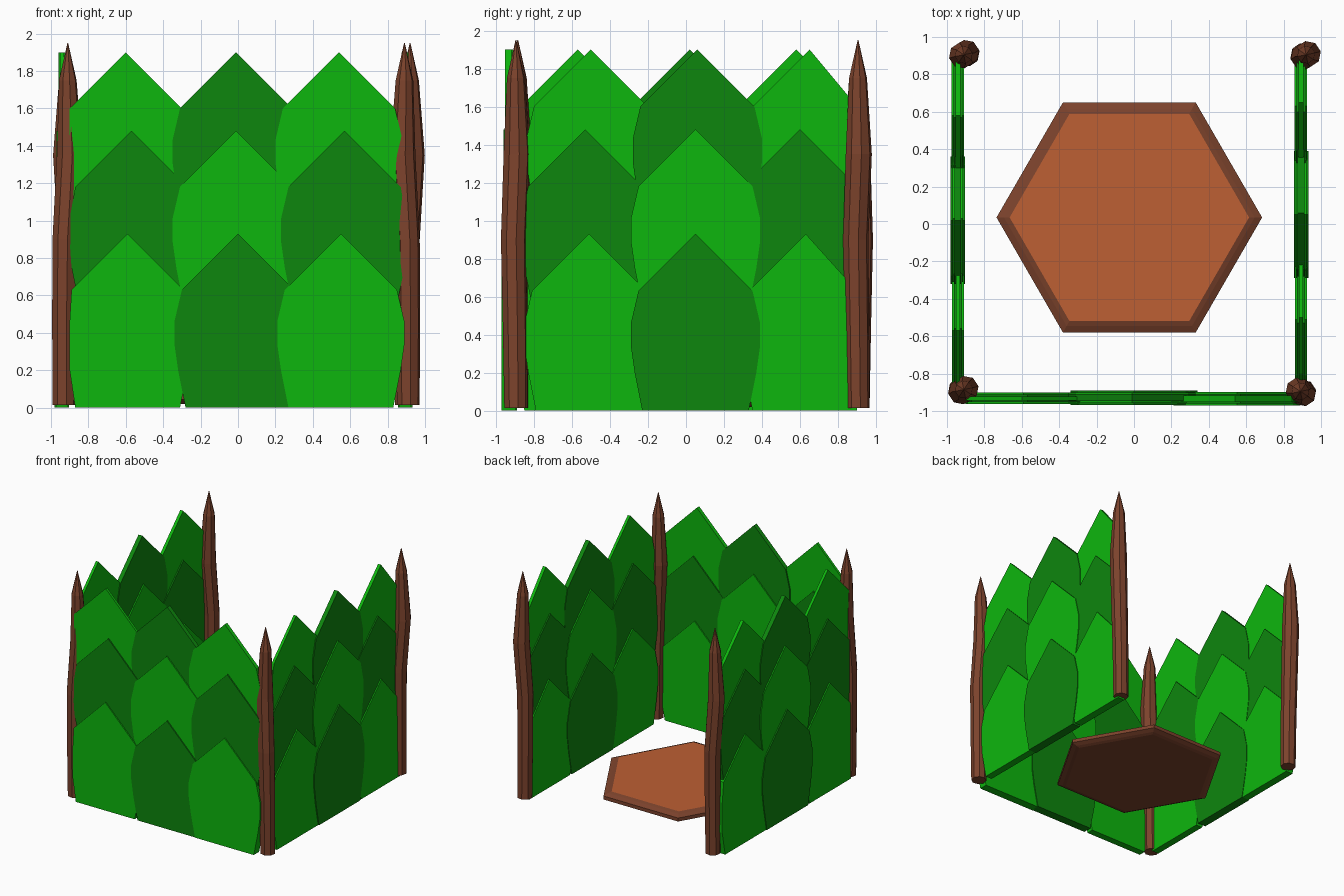
import bpy, bmesh, math
from mathutils import Vector

cube = bpy.data.objects.get("Cube")
if cube:
    bpy.data.objects.remove(cube, do_unlink=True)


def make_material(name, rgb):
    mat = bpy.data.materials.new(name)
    mat.use_nodes = True
    color = (*rgb, 1.0)
    mat.diffuse_color = color
    mat.node_tree.nodes["Principled BSDF"].inputs["Base Color"].default_value = color
    return mat


LIGHT = make_material("light green", (0.004, 0.47, 0.004))
DARK = make_material("dark green", (0.004, 0.24, 0.004))
BROWN = make_material("bark brown", (0.20, 0.055, 0.025))
ORANGE = make_material("clay orange", (0.51, 0.115, 0.033))


def finish(name, bm, *mats):
    bmesh.ops.recalc_face_normals(bm, faces=bm.faces)
    mesh = bpy.data.meshes.new(name)
    bm.to_mesh(mesh)
    bm.free()
    for m in mats:
        mesh.materials.append(m)
    obj = bpy.data.objects.new(name, mesh)
    bpy.context.collection.objects.link(obj)
    return obj


def loft(bm, rings, sides, turn=0.0):
    """Stack of polygon rings (x, y, z, radius), capped at both ends."""
    loops = []
    for x, y, z, r in rings:
        angles = [turn + math.tau * i / sides for i in range(sides)]
        loops.append([bm.verts.new((x + r * math.cos(a), y + r * math.sin(a), z))
                      for a in angles])
    for low, high in zip(loops, loops[1:]):
        for i in range(sides):
            j = (i + 1) % sides
            bm.faces.new((low[i], low[j], high[j], high[i]))
    bm.faces.new(loops[0][::-1])
    return bm.faces.new(loops[-1])


# Hexagonal floor slab with bevelled rims and a clay top
bm = bmesh.new()
slab = [(0.64, 0.02), (0.67, 0.028), (0.71, 0.045),
        (0.71, 0.075), (0.67, 0.092), (0.64, 0.1)]
top = loft(bm, [(-0.025, 0.035, z, r) for r, z in slab], 6)
top.material_index = 1
finish("floor_slab", bm, BROWN, ORANGE)

# Crooked pointed corner posts: (height, radius, sway x, sway y)
POST = [(0.015, 0.062, 0.02, 0.0), (0.45, 0.065, 0.02, -0.005),
        (0.9, 0.068, 0.015, -0.012), (1.35, 0.07, -0.01, 0.004),
        (1.75, 0.048, 0.0, 0.0), (1.95, 0.002, 0.0, 0.0)]


def post(name, x, y, sx, sy):
    bm = bmesh.new()
    loft(bm, [(x + sx * dx, y + sy * dy, z, r) for z, r, dx, dy in POST], 8, 0.2)
    finish(name, bm, BROWN)


post("front_left_post", 0.89, -0.895, 1, 1)
post("front_right_post", -0.91, -0.885, -1, 1)
post("back_left_post", 0.92, 0.905, -1, 1)
post("back_right_post", -0.91, 0.905, 1, -1)

# Leaf outline: (half width, height above the leaf's foot)
LEAF = [(0.28, 0.0), (0.32, 0.2), (0.34, 0.34), (0.34, 0.46), (0.30, 0.63), (0.0, 0.93)]
ROW_FEET = (0.0, 0.55, 0.97)


def leaf(name, mat, centre, foot, inner, outer, place):
    """Flat slab leaf; place maps (along, outward, z) to world space."""
    half = [(w, h + foot) for w, h in LEAF]
    outline = half + [(-w, h) for w, h in half[-2::-1]]
    outline = [(max(-0.9, min(0.9, centre + w)), h) for w, h in outline]
    bm = bmesh.new()
    back = [bm.verts.new(place(u, -inner, h)) for u, h in outline]
    face = [bm.verts.new(place(u, outer, h)) for u, h in outline]
    bm.faces.new(back)
    bm.faces.new(face)
    for i in range(len(outline)):
        j = (i + 1) % len(outline)
        bm.faces.new((back[i], back[j], face[j], face[i]))
    finish(name, bm, mat)


def wall(name, rows, depths, place):
    """Three overlapping rows of leaves in a checker of two greens."""
    for r, (foot, centres) in enumerate(zip(ROW_FEET, rows)):
        for c, centre in enumerate(centres):
            inner, outer = (d - 0.01 * r for d in depths[c])
            mat = DARK if (r + c) % 2 else LIGHT
            leaf(f"{name}_leaf_{r + 1}_{c + 1}", mat, centre, foot, inner, outer, place)


# Leaf depths per column: (inside, outside)
STEPPED = [(0.030, 0.031), (0.042, 0.035), (0.034, 0.039)]
BULGED = [(0.032, 0.031), (0.038, 0.039), (0.034, 0.033)]

wall("front_wall", [(-0.59, 0.0, 0.55), (-0.57, -0.01, 0.57), (-0.60, -0.01, 0.54)],
     STEPPED, lambda u, d, z: Vector((u, -0.932 - d, z)))
wall("left_wall", [(-0.51, 0.05, 0.63), (-0.53, 0.05, 0.60), (-0.50, 0.06, 0.65)],
     BULGED, lambda u, d, z: Vector((0.893 + d, u, z)))
wall("right_wall", [(-0.57, 0.02, 0.58), (-0.56, 0.03, 0.57), (-0.57, 0.02, 0.58)],
     BULGED, lambda u, d, z: Vector((-0.942 - d, u, z)))
